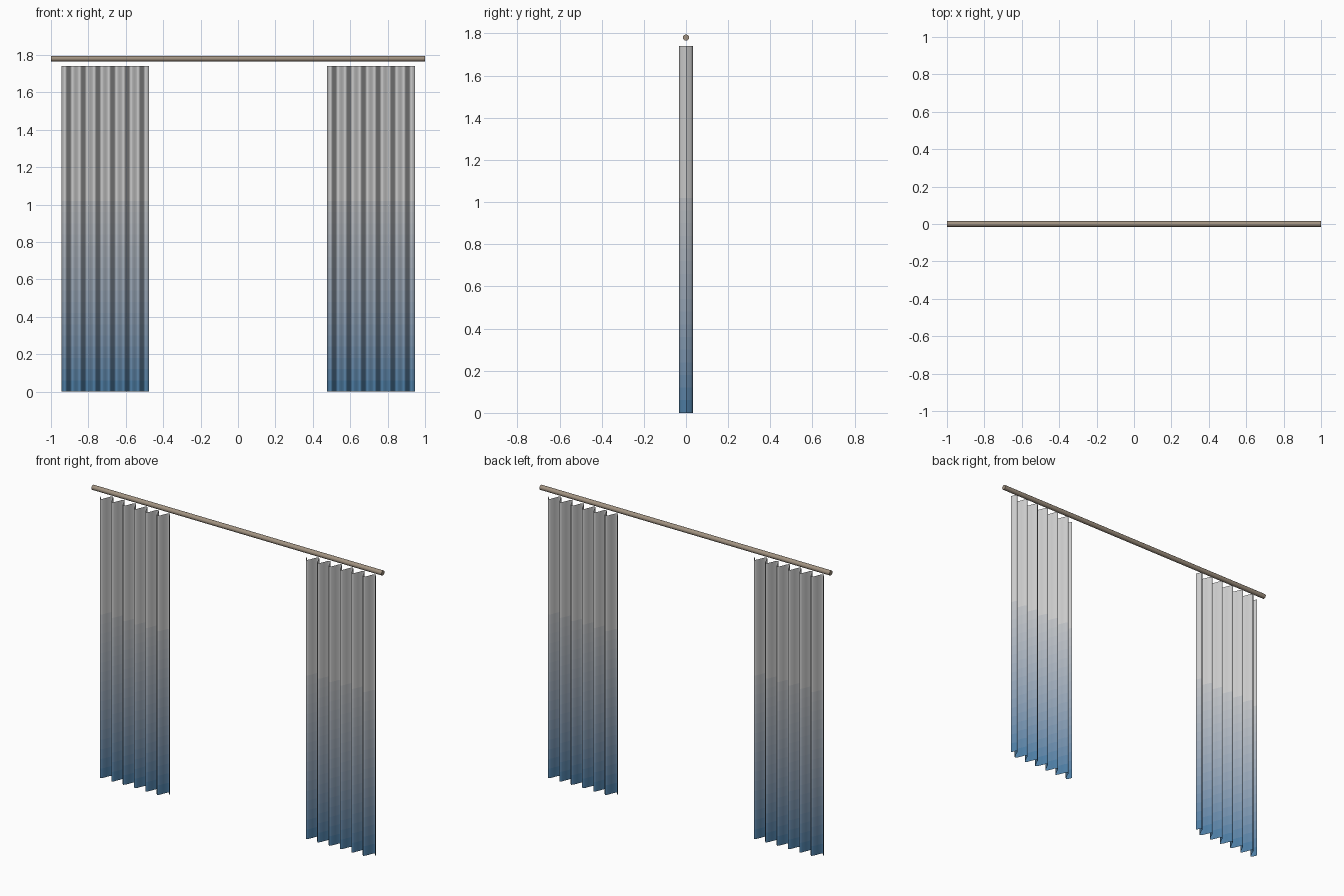
import bpy, bmesh, math

if "Cube" in bpy.data.objects:
    bpy.data.objects.remove(bpy.data.objects["Cube"])

PERIODS, SEGS, BANDS = 6, 8, 29
WIDTH, HEIGHT, DEPTH = 0.47, 1.74, 0.034


def material(name, rgb):
    m = bpy.data.materials.new(name)
    m.diffuse_color = (*rgb, 1)
    m.use_nodes = True
    m.node_tree.nodes["Principled BSDF"].inputs["Base Color"].default_value = m.diffuse_color
    return m


# Dip-dyed cloth: pale grey at the top fading to blue at the hem
grey, blue = (0.62, 0.61, 0.60), (0.055, 0.19, 0.36)
dyes = []
for i in range(BANDS):
    z = (i + 0.5) / BANDS * HEIGHT
    t = min(1, z / 1.25) ** 0.9
    dyes.append(material(f"cloth_dye_{i}", [b + (g - b) * t for g, b in zip(grey, blue)]))


# Pleated curtain panel: a wave swept upward in colour bands
def curtain(name, x0):
    bm = bmesh.new()
    n = PERIODS * SEGS
    rows = []
    for j in range(BANDS + 1):
        z = HEIGHT * j / BANDS
        rows.append([bm.verts.new((x0 + WIDTH * i / n,
                                   -DEPTH * math.sin(2 * math.pi * i / SEGS), z))
                     for i in range(n + 1)])
    for j in range(BANDS):
        for i in range(n):
            f = bm.faces.new((rows[j][i], rows[j][i + 1], rows[j + 1][i + 1], rows[j + 1][i]))
            f.material_index = j
            f.smooth = True
    me = bpy.data.meshes.new(name)
    bm.to_mesh(me)
    bm.free()
    for m in dyes:
        me.materials.append(m)
    ob = bpy.data.objects.new(name, me)
    bpy.context.collection.objects.link(ob)


curtain("left_curtain", -0.945)
curtain("right_curtain", 0.475)

# Curtain rod
bpy.ops.mesh.primitive_cylinder_add(vertices=12, radius=0.015, depth=2,
                                    location=(0, 0, 1.78), rotation=(0, math.pi / 2, 0))
rod = bpy.context.object
rod.name = "curtain_rod"
rod.data.materials.append(material("rod_brown", (0.36, 0.29, 0.22)))
bpy.ops.object.shade_smooth_by_angle(angle=math.radians(40))
